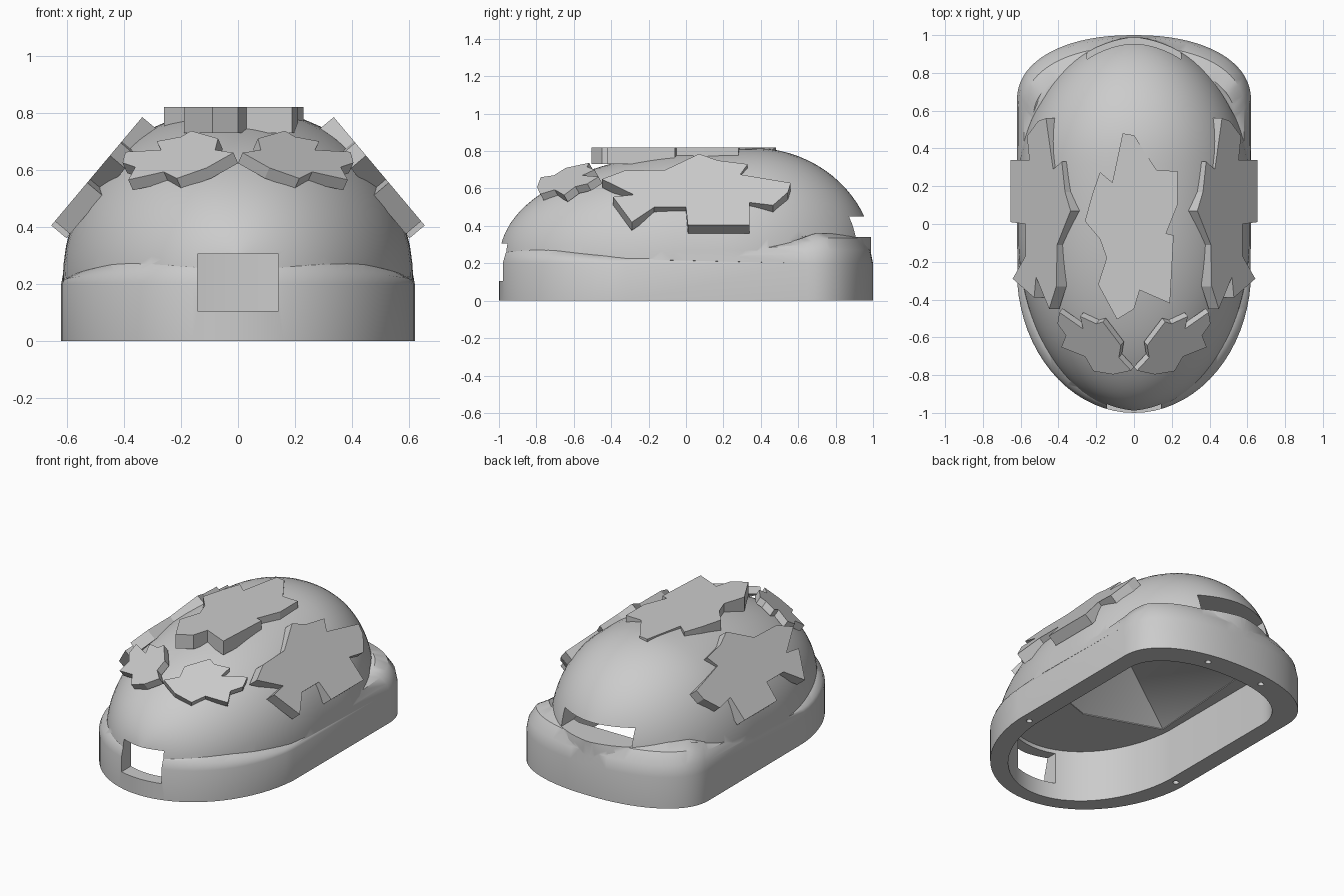
import bpy, bmesh
from math import sin, cos, pi, sqrt
from mathutils import Vector

cube = bpy.data.objects.get("Cube")
if cube:
    bpy.data.objects.remove(cube)

grey = bpy.data.materials.new("plain_grey")
grey.use_nodes = True
grey.diffuse_color = (0.6, 0.6, 0.6, 1)
grey.node_tree.nodes["Principled BSDF"].inputs["Base Color"].default_value = (0.6, 0.6, 0.6, 1)


def finish(name, bm):
    bmesh.ops.recalc_face_normals(bm, faces=bm.faces)
    mesh = bpy.data.meshes.new(name)
    bm.to_mesh(mesh)
    bm.free()
    mesh.materials.append(grey)
    ob = bpy.data.objects.new(name, mesh)
    bpy.context.scene.collection.objects.link(ob)
    return ob


def activate(ob):
    bpy.ops.object.select_all(action='DESELECT')
    ob.select_set(True)
    bpy.context.view_layer.objects.active = ob


def combine(ob, other, operation):
    mod = ob.modifiers.new("combine", 'BOOLEAN')
    mod.operation, mod.solver, mod.object = operation, 'EXACT', other
    activate(ob)
    bpy.ops.object.modifier_apply(modifier=mod.name)
    bpy.data.objects.remove(other)


def loft(name, rings, apex=None):
    bm = bmesh.new()
    rows = [[bm.verts.new(p) for p in ring] for ring in rings]
    n = len(rows[0])
    for a, b in zip(rows, rows[1:]):
        for i in range(n):
            j = (i + 1) % n
            bm.faces.new((a[i], a[j], b[j], b[i]))
    bm.faces.new(rows[0])
    if apex:
        tip = bm.verts.new(apex)
        for i in range(n):
            bm.faces.new((rows[-1][i], rows[-1][(i + 1) % n], tip))
    else:
        bm.faces.new(rows[-1])
    return finish(name, bm)


def box(name, low, high):
    bm = bmesh.new()
    bmesh.ops.create_cube(bm, size=1)
    low, high = Vector(low), Vector(high)
    for v in bm.verts:
        v.co = (low + high) / 2 + v.co * (high - low)
    return finish(name, bm)


# Plan outline: elliptical nose, straight sides, squarer tail
def outline(count=72):
    pts = []
    for i in range(count):
        t = 2 * pi * i / count
        c, s = cos(t), sin(t)
        if s < 0:
            pts.append((0.62 * c, -0.25 + 0.75 * s))
        else:
            k = 2 / 2.2
            x = abs(c) ** k * (1 if c > 0 else -1)
            pts.append((0.62 * x, 0.65 + 0.35 * s ** k))
    return pts


def rim_height(y):
    return 0.225 + (0.1 * y * y if y < 0 else 0.135 * min(y / 0.8, 1) ** 2)


# Base with a softly rounded shoulder
rings = [[(x, y, 0) for x, y in outline()]]
for scale, lift in ((1, 0), (0.985, 0.45), (0.94, 0.85), (0.86, 1)):
    rings.append([(x * scale, y * scale, 0.2 + lift * (rim_height(y) - 0.2))
                  for x, y in outline()])
shell = loft("shell", rings)


# Dome: full in section, highest behind the middle
def bulge(u, power):
    return max(0, 1 - min(abs(u), 1) ** power) ** (1 / power)


bm = bmesh.new()
bmesh.ops.create_uvsphere(bm, u_segments=64, v_segments=48, radius=1)
for v in bm.verts:
    x, z, y = v.co
    r = sqrt(max(0, 1 - y * y))
    if r < 0.001:
        v.co = (0, y * 0.99, 0.2)
        continue
    height = 0.617 * (bulge((y - 0.36) / 0.66, 2) if y > 0.36 else bulge((y - 0.36) / 1.37, 2.2))
    width = 0.615 * (bulge((y - 0.2) / 0.8, 2) if y > 0.2 else bulge(min(y + 0.05, 0) / 0.95, 2))
    across, up = x / r, z / r
    rise = height * bulge(across, 2.1) if up > 0 else 0.1 * up
    v.co = (across * width, y * 0.99, 0.2 + rise)
dome = finish("dome", bm)
combine(shell, dome, 'UNION')

# Hollow inside: straight walls, then a faceted vault
inner = [(x * 0.82, y * (0.86 if y > 0 else 0.91)) for x, y in outline()]
combine(shell, loft("cavity", [[(x, y, z) for x, y in inner] for z in (-0.1, 0.33)]), 'DIFFERENCE')
vault = [(0.47, -0.3), (0.4, 0.74), (0.2, 0.82), (-0.2, 0.82), (-0.4, 0.74), (-0.47, -0.3), (0, -0.46)]
combine(shell, loft("vault", [[(x, y, z) for x, y in vault] for z in (0.28, 0.335)],
                    (0, -0.1, 0.6)), 'DIFFERENCE')

# Nose window and tail slot
combine(shell, box("window", (-0.142, -1.2, 0.105), (0.142, -0.7, 0.305)), 'DIFFERENCE')
combine(shell, box("slot", (-0.25, 0.6, 0.34), (0.25, 1.2, 0.45)), 'DIFFERENCE')

# Screw holes under the rim
for side in (-1, 1):
    for x, y in ((0.2, 0.91), (0.557, -0.285)):
        circle = [(side * x + 0.018 * cos(a * pi / 6), y + 0.018 * sin(a * pi / 6)) for a in range(12)]
        hole = loft("hole", [[(px, py, z) for px, py in circle] for z in (-0.05, 0.12)])
        combine(shell, hole, 'DIFFERENCE')

activate(shell)
bpy.ops.object.shade_smooth_by_angle(angle=0.6)


# Jagged armour plates: flat outline on a plane, thickened inward
def plate(name, points, place, normal, depth, mirror=1):
    flip = Vector((mirror, 1, 1))
    top = [Vector(place(*p)) for p in points]
    inward = Vector(normal).normalized() * depth
    return loft(name, [[p * flip for p in top], [(p - inward) * flip for p in top]])


side_points = [(-.45, .65), (-.33, .695), (-.11, .70), (.07, .785), (.17, .75), (.33, .73),
               (.29, .675), (.56, .63), (.545, .58), (.465, .51), (.34, .525), (.34, .405),
               (.01, .405), (0, .5), (-.17, .5), (-.29, .42), (-.39, .555), (-.28, .567)]
nose_points = [(.016, .66), (.08, .67), (.07, .71), (.165, .737), (.2, .716), (.285, .7),
               (.27, .67), (.395, .663), (.405, .625), (.36, .61), (.385, .565),
               (.26, .593), (.215, .57), (.11, .607)]
top_points = [(-.18, .275), (-.115, .22), (-.06, .48), (0, .47), (.12, .285), (.23, .28),
              (.23, .1), (.17, -.05), (.21, -.06), (.19, -.42), (.03, -.35), (0, -.45),
              (-.09, -.505), (-.19, -.32), (-.145, -.18), (-.18, -.08), (-.26, .015), (-.22, .16)]

for label, m in (("left", 1), ("right", -1)):
    plate(label + "_side_plate", side_points,
          lambda y, z: (0.655 - (z - 0.405) * 0.84, y, z), (0.765, 0, 0.643), 0.07, m)
    plate(label + "_nose_plate", nose_points,
          lambda x, z: (x, -1.977 + 0.8 * x + 1.8 * z, z), (0.8, -1, 1.8), 0.045, m)
plate("top_plate", top_points, lambda x, y: (x, y, 0.82), (0, 0, 1), 0.09)
